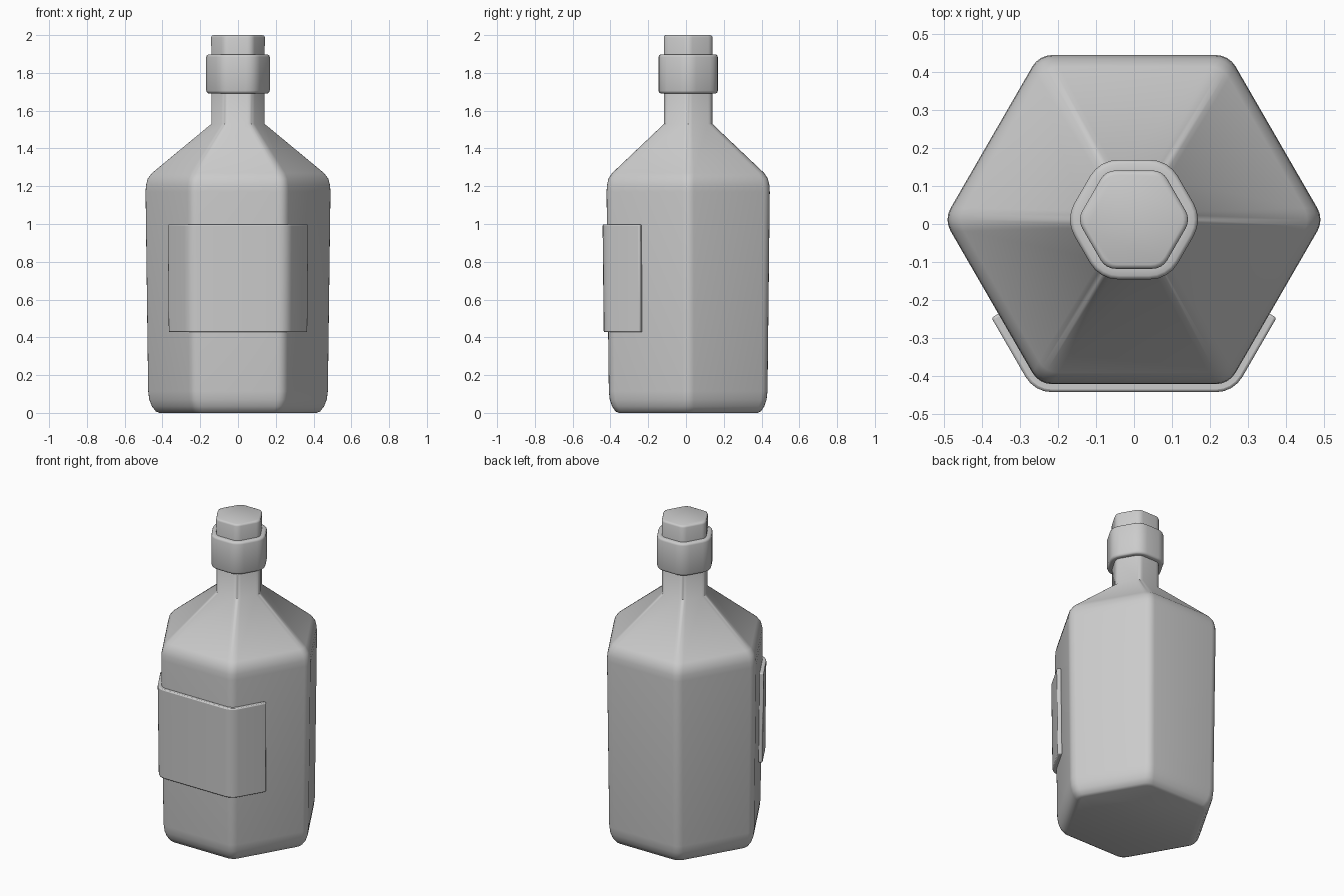
import bpy, bmesh
from math import cos, sin, pi, radians

if "Cube" in bpy.data.objects:
    bpy.data.objects.remove(bpy.data.objects["Cube"])

CY = 0.0115   # bottle axis offset, the label thickness balances it
C30 = cos(pi / 6)
SEG = 4


def corner(k, a, r):
    """Arc points rounding corner k of a hexagon with apothem a."""
    ang, d = k * pi / 3, (a - r) / C30
    for i in range(SEG + 1):
        t = ang - pi / 6 + pi / 3 * i / SEG
        yield (d * cos(ang) + r * cos(t), d * sin(ang) + r * sin(t))


def finish(name, bm):
    bmesh.ops.recalc_face_normals(bm, faces=bm.faces)
    me = bpy.data.meshes.new(name)
    bm.to_mesh(me)
    bm.free()
    ob = bpy.data.objects.new(name, me)
    ob.location.y = CY
    bpy.context.collection.objects.link(ob)
    return ob


def smooth(ob):
    bpy.ops.object.select_all(action='DESELECT')
    ob.select_set(True)
    bpy.context.view_layer.objects.active = ob
    bpy.ops.object.shade_smooth_by_angle(angle=radians(50))


def loft(name, profile, closed=False):
    """Stack rounded hexagons; profile rows are (apothem, z, corner radius)."""
    bm = bmesh.new()
    rings = [[bm.verts.new((x, y, z)) for k in range(6) for x, y in corner(k, a, r)]
             for a, z, r in profile]
    pairs = list(zip(rings, rings[1:]))
    if closed:
        pairs.append((rings[-1], rings[0]))
    else:
        bm.faces.new(rings[0])
        bm.faces.new(rings[-1])
    n = len(rings[0])
    for lo, hi in pairs:
        for i in range(n):
            j = (i + 1) % n
            bm.faces.new((lo[i], lo[j], hi[j], hi[i]))
    smooth(finish(name, bm))


# Glass body, shoulder and neck
loft("bottle_body", [
    (0.368, 0.0, 0.06), (0.385, 0.008, 0.06), (0.403, 0.035, 0.06),
    (0.415, 0.07, 0.06), (0.420, 0.115, 0.06), (0.432, 1.17, 0.06),
    (0.430, 1.205, 0.06), (0.422, 1.24, 0.06), (0.402, 1.27, 0.06),
    (0.128, 1.53, 0.045), (0.128, 1.85, 0.045)])

# Stopper in the mouth
loft("stopper", [(0.128, 1.85, 0.045), (0.129, 1.988, 0.045),
                 (0.126, 1.996, 0.045), (0.118, 2.0, 0.045)])

# Collar around the neck
loft("neck_collar", [
    (0.127, 1.692, 0.045), (0.147, 1.692, 0.08), (0.154, 1.696, 0.085),
    (0.157, 1.706, 0.085), (0.157, 1.884, 0.085), (0.154, 1.893, 0.085),
    (0.147, 1.897, 0.08), (0.127, 1.897, 0.045)], closed=True)


# Label wrapped over the front face and half of each neighbour
def label_path(a, r):
    t = -0.036
    end = (a * C30 + t * 0.5, -a * 0.5 + t * C30)
    return [(-end[0], end[1]), *corner(4, a, r), *corner(5, a, r), end]


bm = bmesh.new()
rows = []
for z, a in ((0.427, 0.447), (0.998, 0.453)):
    rows.append([[bm.verts.new((x, y, z)) for x, y in label_path(*p)]
                 for p in ((a, 0.08), (a - 0.028, 0.055))])
(bo, bi), (to, ti) = rows
loops = [bo, to, ti, bi]
for p, q in zip(loops, loops[1:] + loops[:1]):
    for i in range(len(p) - 1):
        bm.faces.new((p[i], p[i + 1], q[i + 1], q[i]))
for e in (0, -1):
    bm.faces.new([l[e] for l in loops])
label = finish("label", bm)
bev = label.modifiers.new("soft_edges", 'BEVEL')
bev.width = 0.007
bev.segments = 2
bev.limit_method = 'ANGLE'
bev.angle_limit = radians(50)
smooth(label)
